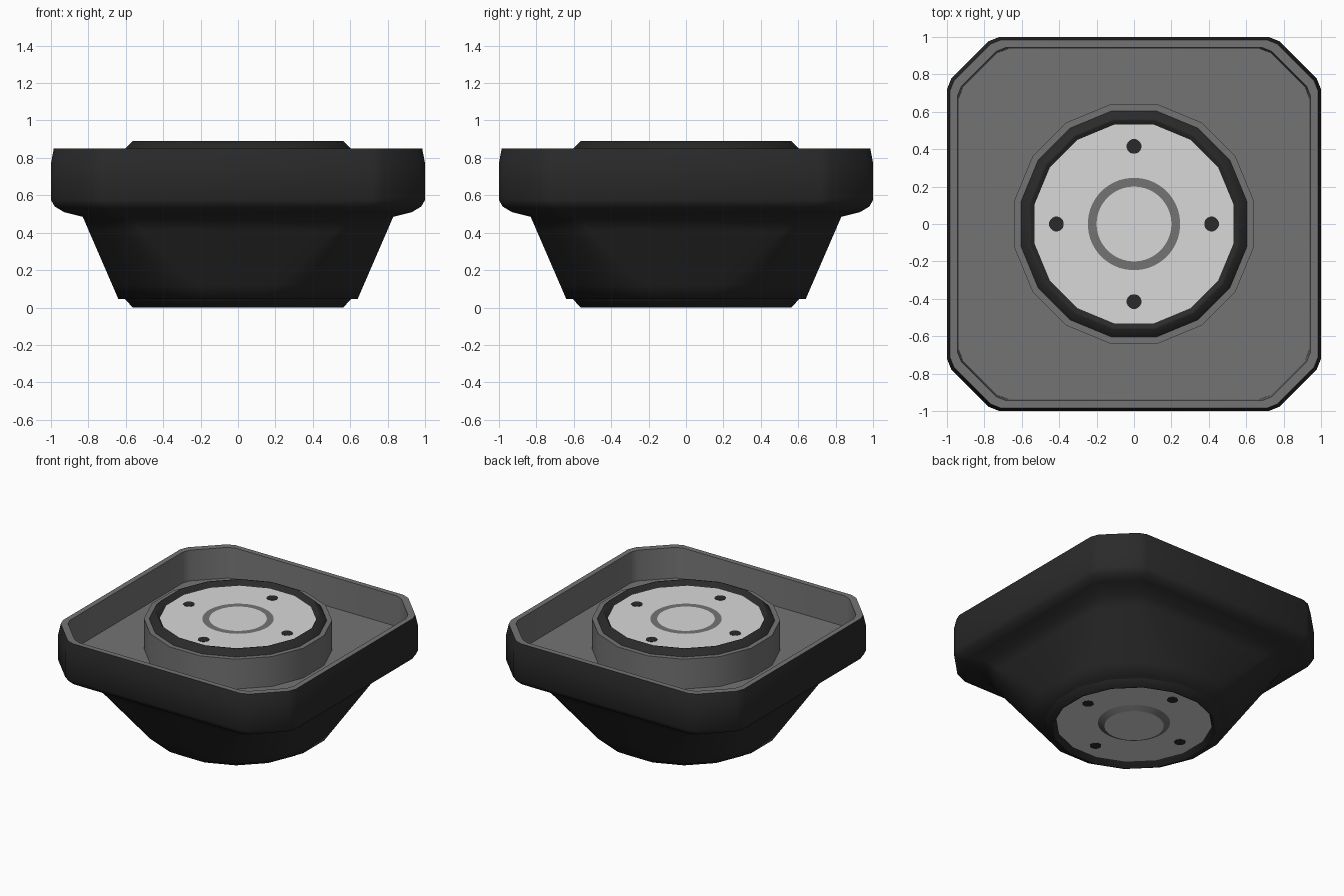
import bpy, bmesh, math

if "Cube" in bpy.data.objects:
    bpy.data.objects.remove(bpy.data.objects["Cube"])


def material(name, value):
    m = bpy.data.materials.new(name)
    m.diffuse_color = (value, value, value, 1)
    m.use_nodes = True
    m.node_tree.nodes["Principled BSDF"].inputs["Base Color"].default_value = m.diffuse_color
    return m


BLACK = material("black plastic", 0.023)
GREY = material("mid grey", 0.175)
LIGHT = material("light grey", 0.69)
MATS = [BLACK, GREY, LIGHT]


def circle(r, z, n=16, cx=0, cy=0):
    # Flat sides face the axes
    return [(cx + r * math.cos((i + 0.5) * math.tau / n),
             cy + r * math.sin((i + 0.5) * math.tau / n), z) for i in range(n)]


def square(s, z):
    # Rounded square: four points per corner, sixteen in all
    corner = [(1, 0.72), (0.977, 0.778), (0.778, 0.977), (0.72, 1)]
    pts = []
    for c, d in [(1, 0), (0, 1), (-1, 0), (0, -1)]:
        pts += [(s * (x * c - y * d), s * (x * d + y * c), z) for x, y in corner]
    return pts


def blend(a, b, t):
    return [tuple(p + (q - p) * t for p, q in zip(u, v)) for u, v in zip(a, b)]


def loft(name, rings, mats, first_mat, last_mat, angle=30):
    """Closed solid through the rings, one material index per band."""
    bm = bmesh.new()
    loops = [[bm.verts.new(p) for p in r] for r in rings]
    n = len(loops[0])
    for a, b, m in zip(loops, loops[1:], mats):
        for i in range(n):
            j = (i + 1) % n
            bm.faces.new((a[i], a[j], b[j], b[i])).material_index = m
    bm.faces.new(loops[0][::-1]).material_index = first_mat
    bm.faces.new(loops[-1]).material_index = last_mat
    bmesh.ops.recalc_face_normals(bm, faces=bm.faces[:])
    me = bpy.data.meshes.new(name)
    bm.to_mesh(me)
    bm.free()
    for m in MATS:
        me.materials.append(m)
    ob = bpy.data.objects.new(name, me)
    bpy.context.collection.objects.link(ob)
    bpy.ops.object.select_all(action='DESELECT')
    ob.select_set(True)
    bpy.context.view_layer.objects.active = ob
    bpy.ops.object.shade_smooth_by_angle(angle=math.radians(angle))
    return ob


# Tray body: round foot flaring to a rounded square tray with a grey inside
foot, shoulder = circle(0.652, 0.045), square(0.83, 0.485)
flare = [blend(foot, shoulder, t / 6) for t in range(7)]
loft("tray_body",
     flare + [square(0.93, 0.51), square(0.98, 0.54), square(1.0, 0.575),
              square(1.0, 0.77), square(0.985, 0.85),
              square(0.945, 0.85), square(0.937, 0.62)],
     [0] * 11 + [1, 1], 0, 1, angle=65)

# Round pedestal rising from the tray floor
loft("pedestal", [circle(0.652, 0.615), circle(0.652, 0.848)], [1], 1, 1)

# Raised black collars around the recessed plates, above and below
for name, base, tip in (("top_collar", 0.847, 0.89), ("bottom_collar", 0.046, 0.0)):
    loft(name, [circle(0.617, base), circle(0.574, tip), circle(0.562, tip),
                circle(0.538, base)], [0, 0, 0], 0, 0, angle=75)

# Top plate with a grey ring inlay
N = 48
loft("top_plate",
     [circle(0.545, 0.846, N), circle(0.545, 0.854, N), circle(0.247, 0.854, N),
      circle(0.2, 0.854, N)], [2, 2, 1], 2, 2)

# Bottom plate with a grey conical step around a raised centre
loft("bottom_plate",
     [circle(0.545, 0.047, N), circle(0.545, 0.04, N), circle(0.25, 0.04, N),
      circle(0.205, 0.015, N)], [2, 2, 1], 2, 2, angle=20)

# Screw holes as thin black plates on both plates
for k in range(4):
    x, y = 0.415 * math.cos(k * math.pi / 2), 0.415 * math.sin(k * math.pi / 2)
    for side, z0, z1 in (("top", 0.852, 0.856), ("bottom", 0.038, 0.042)):
        loft(f"{side}_screw_hole_{k + 1}",
             [circle(0.04, z0, 16, x, y), circle(0.04, z1, 16, x, y)], [0], 0, 0)
